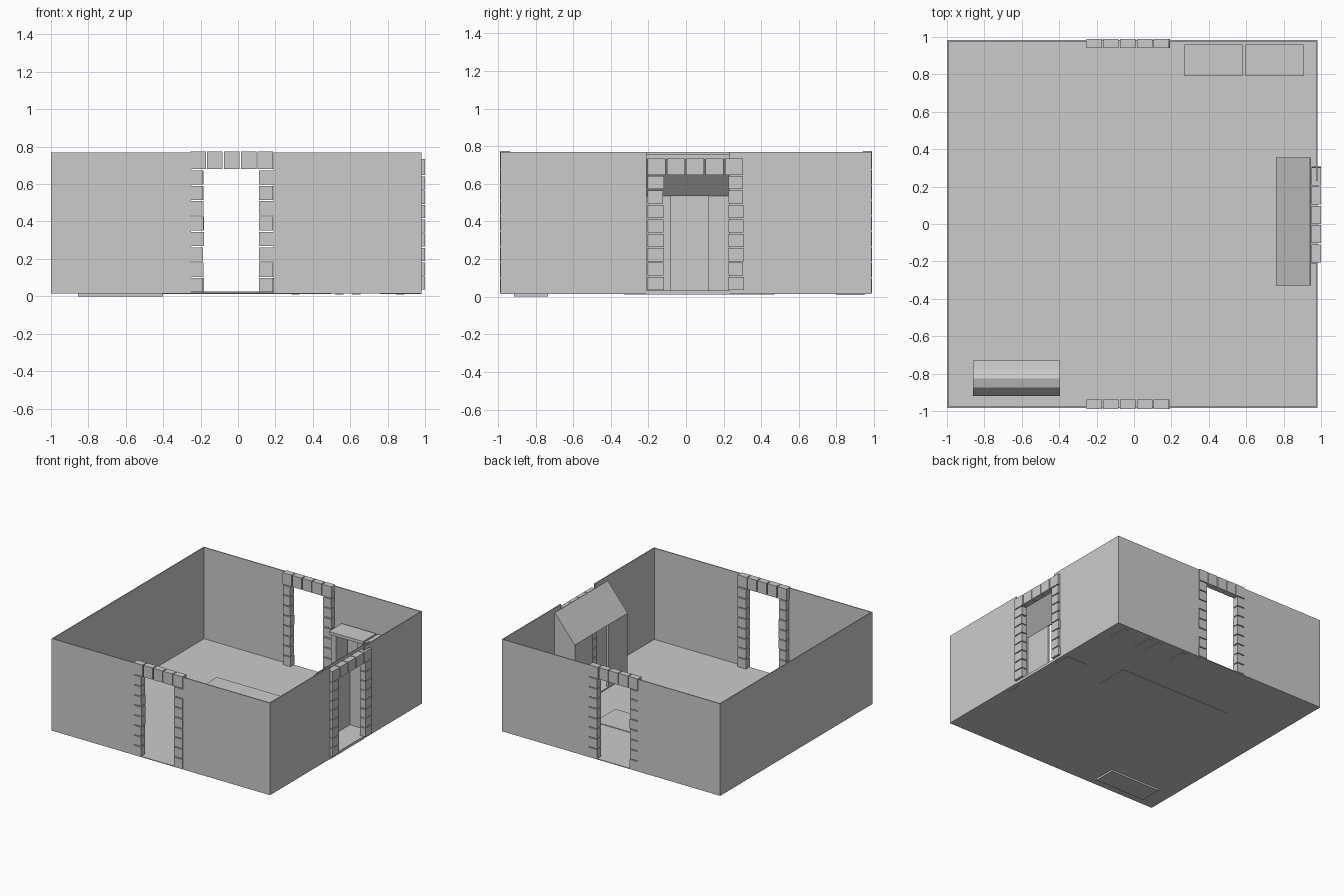
import bpy, random

if "Cube" in bpy.data.objects:
    bpy.data.objects.remove(bpy.data.objects["Cube"])
random.seed(4)


def mesh(name, verts, faces):
    me = bpy.data.meshes.new(name)
    me.from_pydata(verts, [], faces)
    ob = bpy.data.objects.new(name, me)
    bpy.context.collection.objects.link(ob)
    return ob


def box(name, x0, x1, y0, y1, z0, z1):
    bpy.ops.mesh.primitive_cube_add(
        size=1, location=((x0 + x1) / 2, (y0 + y1) / 2, (z0 + z1) / 2))
    ob = bpy.context.object
    ob.name = name
    ob.scale = (x1 - x0, y1 - y0, z1 - z0)
    bpy.ops.object.transform_apply(location=False, rotation=False, scale=True)
    return ob


def prism(name, profile, axis, a, b):
    """Extrude a 2D profile along x (profile = y,z) or y (profile = x,z)."""
    n = len(profile)
    put = (lambda p, t: (t, p[0], p[1])) if axis == 'x' else (lambda p, t: (p[0], t, p[1]))
    verts = [put(p, t) for t in (a, b) for p in profile]
    faces = [list(range(n)), list(range(2 * n - 1, n - 1, -1))]
    faces += [[(i + 1) % n, i, n + i, n + (i + 1) % n] for i in range(n)]
    if axis == 'x':
        faces = [f[::-1] for f in faces]
    return mesh(name, verts, faces)


# Floor and walls, with full-height door gaps
X0, X1, Y, Z0, Z1, T = -1.0, 0.98, 0.985, 0.015, 0.77, 0.008
GAP = (-0.25, 0.19)
box("floor", X0, X1, -Y, Y, Z0, 0.021)
box("left_wall", X0, X0 + T, -Y, Y, Z0, Z1)
for side, y0 in (("front", -Y), ("back", Y - T)):
    box(side + "_wall_left", X0, GAP[0], y0, y0 + T, Z0, Z1)
    box(side + "_wall_right", GAP[1], X1, y0, y0 + T, Z0, Z1)
box("right_wall_front", X1 - T, X1, -Y, -0.21, Z0, Z1)
box("right_wall_back", X1 - T, X1, 0.23, Y, Z0, Z1)


# Stone door frames: two stacked jambs and a row of lintel blocks
def stone_frame(name, along, depth, span, left, right, z0, z1, top):
    def block(part, a0, a1, b0, b1):
        if along == 'x':
            box(name + part, a0, a1, depth[0], depth[1], b0, b1)
        else:
            box(name + part, depth[0], depth[1], a0, a1, b0, b1)
    step = (z1 - z0) / 8
    for i in range(8):
        b = z0 + i * step
        for part, (a0, a1) in (("_left_jamb", left), ("_right_jamb", right)):
            j = random.uniform(-0.003, 0.003)
            block(part, a0, a1 + j, b, b + step - 0.007)
    w = (span[1] - span[0]) / 5
    for i in range(5):
        a = span[0] + i * w
        block("_lintel", a, a + w - 0.007, z1, top)


stone_frame("front_door", 'x', (-0.99, -0.937), (-0.255, 0.195),
            (-0.252, -0.185), (0.113, 0.19), 0.022, 0.68, 0.775)
stone_frame("back_door", 'x', (0.94, 0.99), (-0.255, 0.195),
            (-0.252, -0.185), (0.113, 0.19), 0.022, 0.68, 0.775)
stone_frame("hearth_opening", 'y', (0.95, 1.0), (-0.205, 0.31),
            (-0.205, -0.12), (0.225, 0.305), 0.035, 0.648, 0.735)
box("hearth_sill", 0.945, 0.98, -0.21, 0.23, 0.012, 0.034)

# Fireplace: base, front piers, side cheeks and sloping hood
F0, F1 = -0.33, 0.355
box("hearth_base", 0.76, 0.945, F0, F1, 0.012, 0.03)
box("fireplace_pier_front", 0.76, 0.775, F0, -0.08, 0.03, 0.54)
box("fireplace_pier_back", 0.76, 0.775, 0.12, F1, 0.03, 0.54)
cheek = [(0.775, 0.03), (0.945, 0.03), (0.945, 0.735), (0.775, 0.535)]
prism("fireplace_cheek_front", cheek, 'y', F0, F0 + 0.012)
prism("fireplace_cheek_back", cheek, 'y', F1 - 0.012, F1)
hood = [(0.76, 0.54), (0.775, 0.535), (0.945, 0.73), (0.945, 0.757), (0.94, 0.757)]
prism("fireplace_hood", hood, 'y', F0, F1)

# Flat rug in the middle of the room
box("rug", -0.52, 0.5, 0.2, 0.47, 0.012, 0.026)

# Two trestle tables in the back right corner
for x in (0.27, 0.595):
    box("table_top", x, x + 0.31, 0.79, 0.96, 0.465, 0.49)
    for lx in (x + 0.015, x + 0.25):
        box("table_leg", lx, lx + 0.045, 0.8, 0.95, 0.01, 0.465)

# Chest with a faceted arched lid
chest = [(-0.915, 0.0), (-0.735, 0.0), (-0.735, 0.13), (-0.915, 0.13)]
prism("chest_body", chest, 'x', -0.855, -0.4)
lid = [(-0.92, 0.13), (-0.73, 0.13), (-0.775, 0.185), (-0.825, 0.2), (-0.875, 0.185)]
prism("chest_lid", lid, 'x', -0.86, -0.395)
